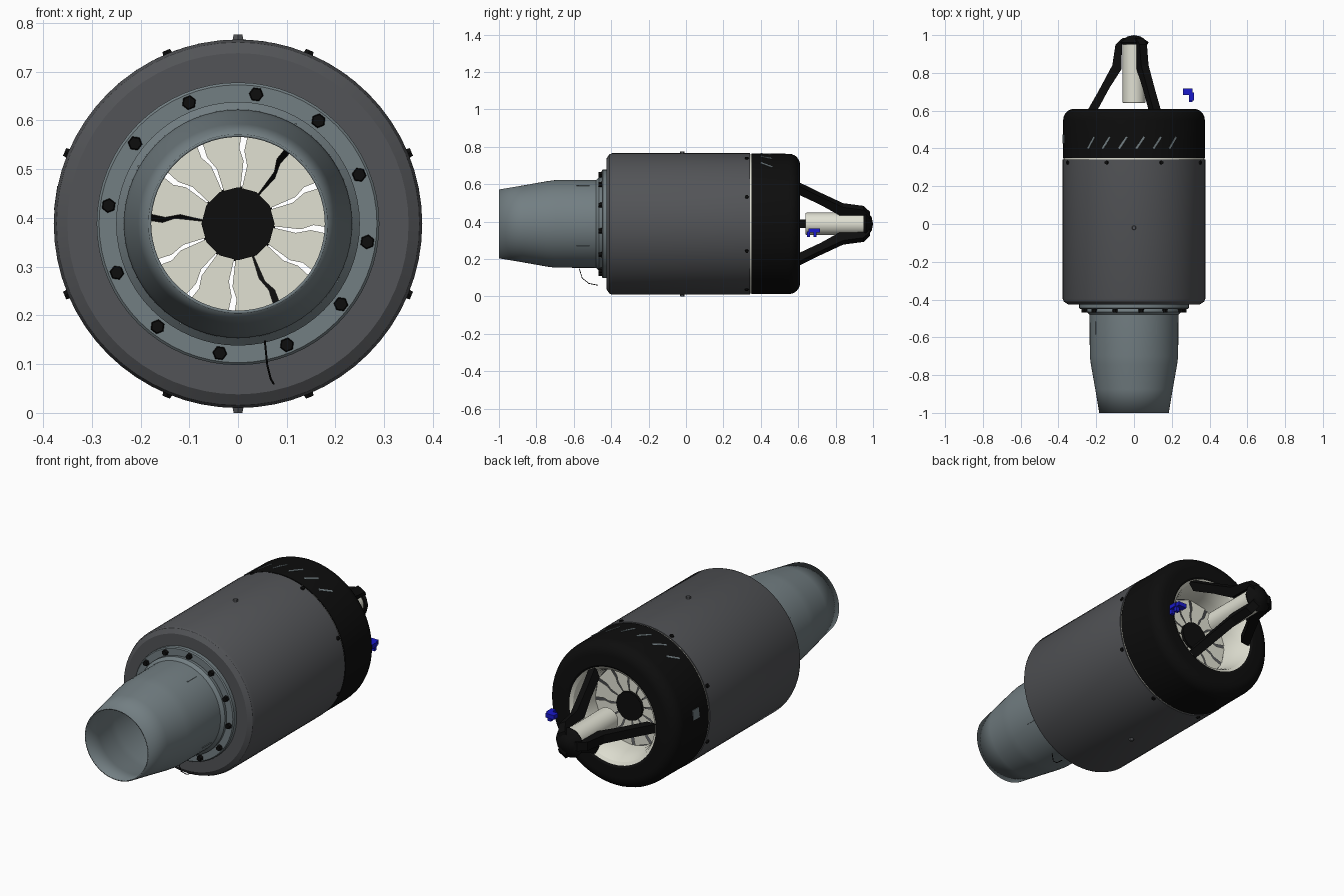
import bpy, bmesh, math
from mathutils import Matrix, Vector

if "Cube" in bpy.data.objects:
    bpy.data.objects.remove(bpy.data.objects["Cube"])

AXIS_Z = 0.388


def material(name, rgb):
    m = bpy.data.materials.new(name)
    m.use_nodes = True
    m.diffuse_color = (*rgb, 1)
    bsdf = next(n for n in m.node_tree.nodes if n.type == 'BSDF_PRINCIPLED')
    bsdf.inputs["Base Color"].default_value = (*rgb, 1)
    return m


GREY = material("casing_grey", (0.085, 0.088, 0.095))
STEEL = material("blue_steel", (0.17, 0.21, 0.225))
BLACK = material("black", (0.004, 0.004, 0.004))
CREAM = material("cream", (0.75, 0.75, 0.65))
BLUE = material("blue", (0.01, 0.01, 0.6))


def finish(bm, name, mat, angle=0.0, smooth=False):
    """Turn a bmesh built round the engine axis into an object turned by angle."""
    bmesh.ops.recalc_face_normals(bm, faces=bm.faces)
    me = bpy.data.meshes.new(name)
    bm.to_mesh(me)
    bm.free()
    me.materials.append(mat)
    ob = bpy.data.objects.new(name, me)
    bpy.context.collection.objects.link(ob)
    ob.location.z = AXIS_Z
    ob.rotation_euler.y = -math.radians(angle)
    if smooth:
        bpy.ops.object.select_all(action='DESELECT')
        bpy.context.view_layer.objects.active = ob
        ob.select_set(True)
        bpy.ops.object.shade_smooth_by_angle(angle=math.radians(30))
    return ob


def lathe(name, profile, mat, steps=64):
    """Revolve (radius, y) points about the engine axis."""
    bm = bmesh.new()
    verts = [bm.verts.new((r, y, 0)) for r, y in profile]
    edges = [bm.edges.new(p) for p in zip(verts, verts[1:])]
    bmesh.ops.spin(bm, geom=verts + edges, cent=(0, 0, 0), axis=(0, 1, 0),
                   angle=math.tau, steps=steps, use_duplicate=False)
    bmesh.ops.remove_doubles(bm, verts=bm.verts, dist=0.0002)
    return finish(bm, name, mat, smooth=True)


def box(name, centre, size, mat, angle=0.0, tilt=0.0):
    bm = bmesh.new()
    mtx = (Matrix.Translation(centre) @ Matrix.Rotation(tilt, 4, 'X')
           @ Matrix.Diagonal((*size, 1)))
    bmesh.ops.create_cube(bm, size=1, matrix=mtx)
    return finish(bm, name, mat, angle)


def stud(name, centre, radius, height, along, mat, angle=0.0):
    """Hexagonal bolt head pointing along x or y."""
    bm = bmesh.new()
    turn = Vector((0, 0, 1)).rotation_difference(Vector(along)).to_matrix().to_4x4()
    bmesh.ops.create_cone(bm, cap_ends=True, segments=6, radius1=radius,
                          radius2=radius * 0.8, depth=height,
                          matrix=Matrix.Translation(centre) @ turn)
    return finish(bm, name, mat, angle)


def plate(name, outline, thickness, mat, angle=0.0):
    """Extrude an (x, y) outline sideways, centred on its own plane."""
    bm = bmesh.new()
    face = bm.faces.new([bm.verts.new((x, y, -thickness / 2)) for x, y in outline])
    new = bmesh.ops.extrude_face_region(bm, geom=[face])["geom"]
    bmesh.ops.translate(bm, vec=(0, 0, thickness),
                        verts=[v for v in new if isinstance(v, bmesh.types.BMVert)])
    return finish(bm, name, mat, angle)


# Main body
lathe("casing", [(0.24, -0.425), (0.35, -0.425), (0.372, -0.41), (0.378, -0.395),
                 (0.378, 0.342), (0.36, 0.342)], GREY)
lathe("seam_ring", [(0.372, 0.34), (0.372, 0.352)], CREAM)
corner = [(0.315 + 0.06 * math.cos(a), 0.55 + 0.06 * math.sin(a))
          for a in (math.radians(15 * i) for i in range(7))]
lathe("intake_cowl", [(0.36, 0.35), (0.376, 0.35)] + corner
      + [(0.26, 0.61), (0.245, 0.6)], BLACK)
lathe("intake_bell", [(0.25, 0.605), (0.235, 0.595), (0.22, 0.56), (0.208, 0.51),
                      (0.205, 0.45)], CREAM)

# Exhaust nozzle and its mounting flange
nozzle = lathe("exhaust_nozzle", [(0.184, -1), (0.205, -0.875), (0.228, -0.745),
                                  (0.234, -0.7), (0.235, -0.48), (0.25, -0.465),
                                  (0.25, -0.425)], STEEL)
wall = nozzle.modifiers.new("wall", 'SOLIDIFY')
wall.thickness = 0.006
lathe("nozzle_flange", [(0.235, -0.45), (0.285, -0.45), (0.29, -0.445),
                        (0.29, -0.425)], STEEL)
for i in range(12):
    stud("flange_bolt", (0.268, -0.455, 0), 0.016, 0.025, (0, -1, 0), BLACK,
         30 * i - 8)
for i in range(4):
    box("nozzle_rib", (0.236, -0.55, 0), (0.004, 0.07, 0.004), STEEL, 60 + 90 * i)

# Compressor wheel inside the intake
lathe("wheel_hub", [(0, 0.47), (0.075, 0.47), (0.075, 0.44), (0, 0.44)], BLACK, 12)
for i in range(12):
    bm = bmesh.new()
    ring = [(0.07, -14), (0.13, -15), (0.155, -11), (0.206, -13),
            (0.206, 13), (0.15, 15), (0.12, 11), (0.07, 14)]
    bm.faces.new([bm.verts.new((r * math.cos(math.radians(a)), 0.455,
                                r * math.sin(math.radians(a)))) for r, a in ring])
    finish(bm, "wheel_blade", CREAM, 30 * i + 10)

# Starter motor, end cap and its three struts
lathe("starter_motor", [(0, 0.64), (0.057, 0.64), (0.06, 0.645), (0.06, 0.955),
                        (0, 0.955)], CREAM, 32)
lathe("starter_cap", [(0, 0.95), (0.07, 0.95), (0.078, 0.962), (0.035, 0.993),
                      (0, 1)], BLACK, 12)
strut = [(0.25, 0.595), (0.19, 0.7), (0.115, 0.84), (0.098, 0.95), (0.06, 0.985),
         (0.02, 0.985), (0.02, 0.955), (0.064, 0.95), (0.066, 0.82), (0.13, 0.72),
         (0.195, 0.6)]
for angle in (60, 180, 300):
    plate("starter_strut", strut, 0.045, BLACK, angle)

# Casing screws and the two small studs
for i in range(8):
    stud("casing_screw", (0.379, 0.325, 0), 0.012, 0.012, (1, 0, 0), BLACK,
         22.5 + 45 * i)
for angle in (90, 270):
    stud("casing_stud", (0.382, -0.02, 0), 0.013, 0.012, (1, 0, 0), GREY, angle)

# Cowl slots and side plate
for i in range(6):
    box("cowl_slot", (0.3755, 0.43, 0), (0.004, 0.075, 0.01), STEEL,
        57 + 14 * i, -0.6)
box("cowl_plate", (0.375, 0.45, 0), (0.006, 0.05, 0.05), STEEL, 172)

# Cable clip beside the intake
for x, y, sx, sy in ((0.285, 0.7, 0.05, 0.035), (0.305, 0.675, 0.025, 0.04)):
    box("cable_clip", (x, y, -0.035), (sx, sy, 0.022), BLUE)
for y in (0.655, 0.69):
    box("clip_leg", (0.3, y, -0.055), (0.02, 0.018, 0.03), BLUE)

# Thin sensor wire under the nozzle
curve = bpy.data.curves.new("sensor_wire", 'CURVE')
curve.dimensions = '3D'
curve.bevel_depth = 0.002
path = [(0.055, -0.57, -0.24), (0.06, -0.555, -0.29), (0.067, -0.52, -0.318),
        (0.073, -0.47, -0.328)]
spline = curve.splines.new('POLY')
spline.points.add(len(path) - 1)
for point, co in zip(spline.points, path):
    point.co = (*co, 1)
curve.materials.append(BLACK)
wire = bpy.data.objects.new("sensor_wire", curve)
wire.location.z = AXIS_Z
bpy.context.collection.objects.link(wire)
